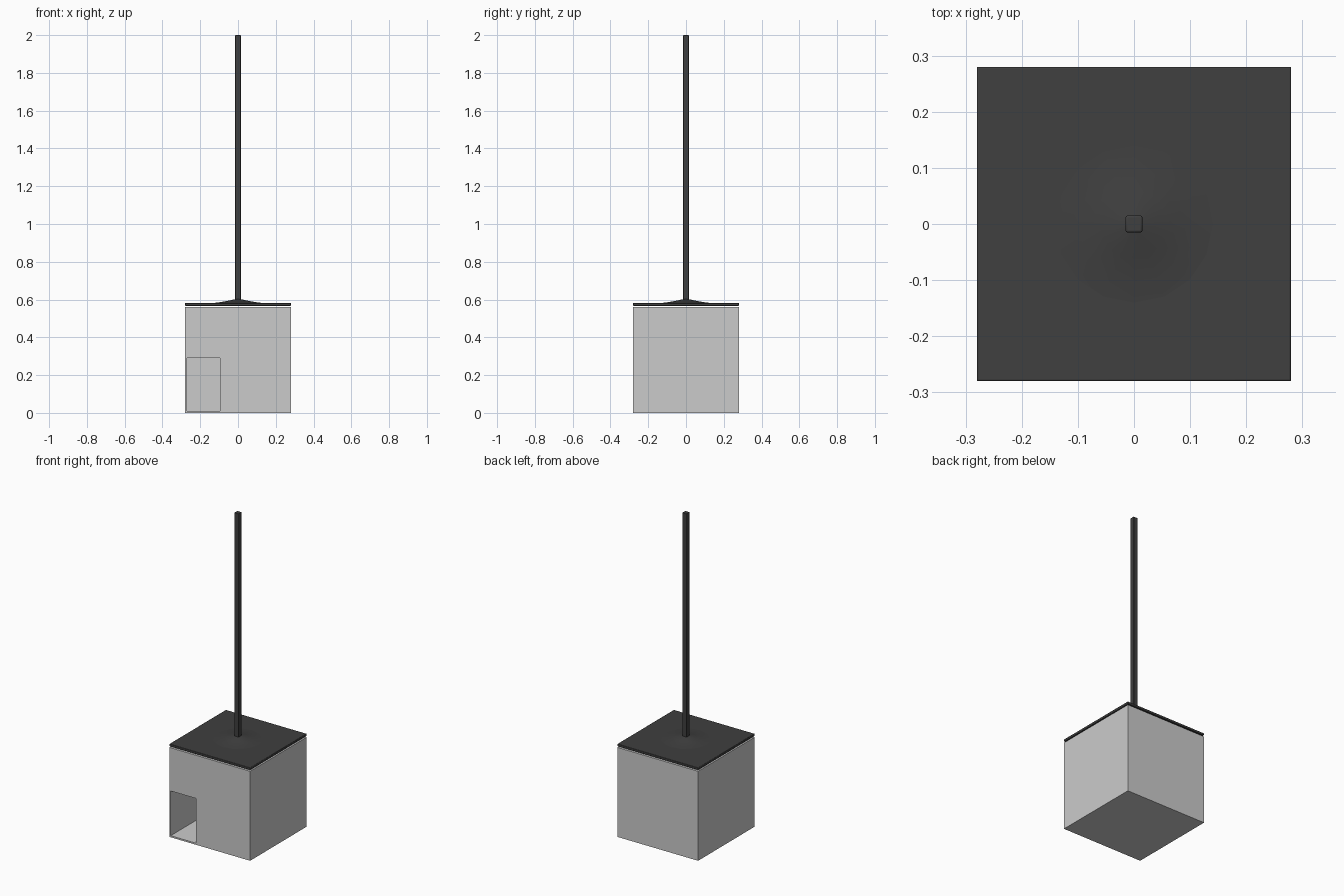
import bpy, bmesh, math

if "Cube" in bpy.data.objects:
    bpy.data.objects.remove(bpy.data.objects["Cube"])

dark = bpy.data.materials.new("dark_metal")
dark.diffuse_color = (0.05, 0.05, 0.05, 1)
dark.use_nodes = True
dark.node_tree.nodes["Principled BSDF"].inputs["Base Color"].default_value = dark.diffuse_color


def box(name, lo, hi, bevel=0, segments=2, mat=None):
    size = [b - a for a, b in zip(lo, hi)]
    mid = [(a + b) / 2 for a, b in zip(lo, hi)]
    bpy.ops.mesh.primitive_cube_add(size=1, location=mid)
    ob = bpy.context.object
    ob.name = name
    ob.scale = size
    bpy.ops.object.transform_apply(location=True, rotation=False, scale=True)
    if bevel:
        mod = ob.modifiers.new("edge_round", 'BEVEL')
        mod.width, mod.segments = bevel, segments
        bpy.ops.object.shade_smooth_by_angle()
    if mat:
        ob.data.materials.append(mat)
    return ob


def cut(target, cutter):
    mod = target.modifiers.new(cutter.name, 'BOOLEAN')
    mod.operation, mod.solver, mod.object = 'DIFFERENCE', 'EXACT', cutter
    cutter.hide_render = True
    cutter.hide_set(True)


# Hollow housing with a doorway in the front
housing = box("housing", (-.28, -.28, 0), (.28, .28, .56))
cut(housing, box("cavity_cutter", (-.27, -.27, .01), (.27, .27, .55)))
cut(housing, box("doorway_cutter", (-.27, -.3, .01), (-.095, -.2, .29)))

# Lid floating just above the housing
box("lid", (-.28, -.28, .567), (.28, .28, .582), bevel=.003, mat=dark)

# Square pole with rounded corners
box("pole", (-.015, -.015, .575), (.015, .015, 2), bevel=.003, mat=dark)

# Low flared mound where the lid rises to meet the pole
bm = bmesh.new()
profile = [(0, .604), (.015, .602), (.06, .592), (.11, .5835), (.16, .581)]
verts = [bm.verts.new((r, 0, z)) for r, z in profile]
edges = [bm.edges.new(pair) for pair in zip(verts, verts[1:])]
bmesh.ops.spin(bm, geom=verts + edges, cent=(0, 0, 0), axis=(0, 0, 1),
               angle=2 * math.pi, steps=16)
bmesh.ops.remove_doubles(bm, verts=bm.verts, dist=1e-4)
bmesh.ops.recalc_face_normals(bm, faces=bm.faces)
if sum(f.normal.z for f in bm.faces) < 0:
    bmesh.ops.reverse_faces(bm, faces=bm.faces)
mesh = bpy.data.meshes.new("pole_flare")
bm.to_mesh(mesh)
bm.free()
mesh.materials.append(dark)
mesh.shade_smooth()
bpy.context.collection.objects.link(bpy.data.objects.new("pole_flare", mesh))
